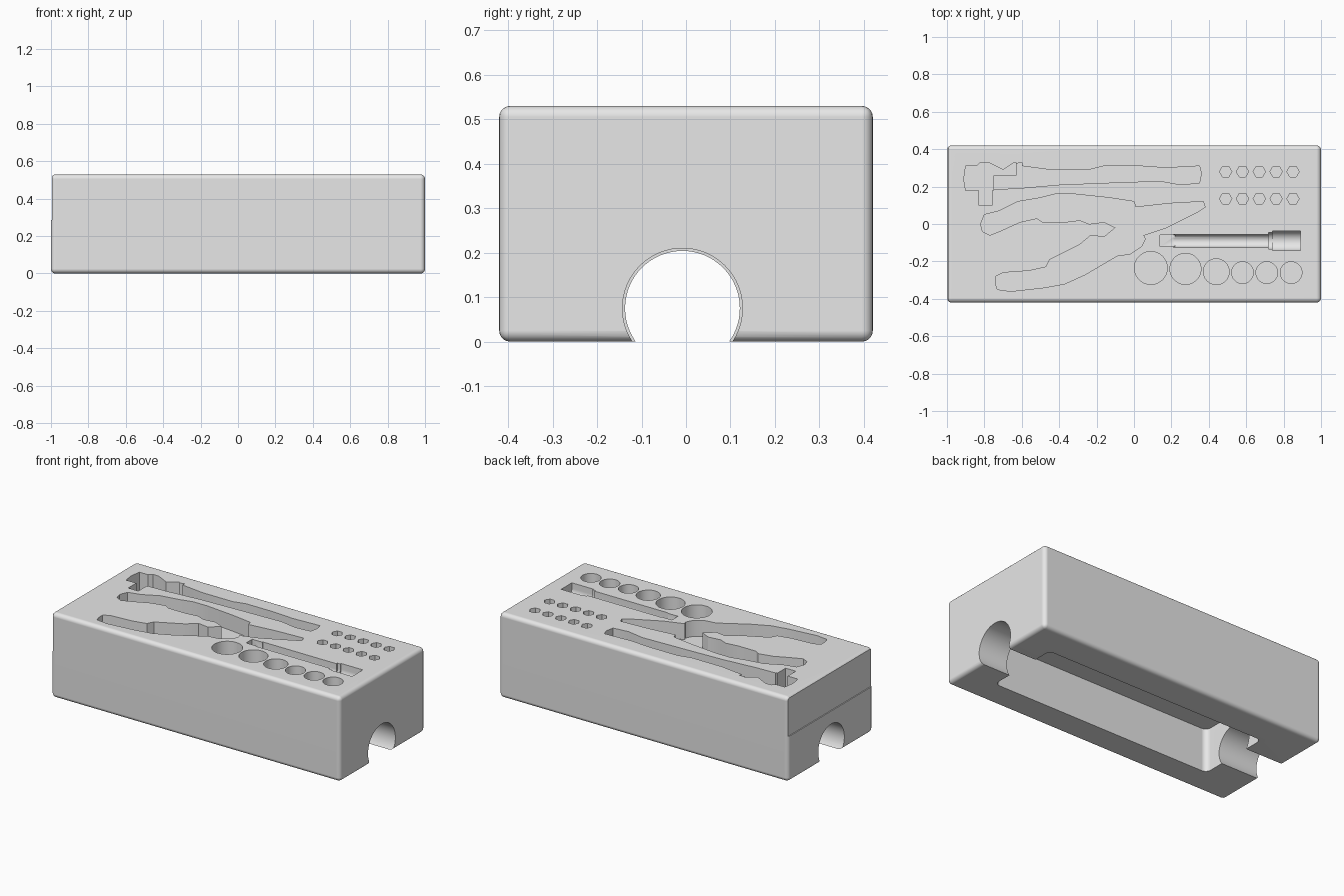
import bpy
import bmesh
from math import pi, cos, sin, radians
from mathutils import Vector

if "Cube" in bpy.data.objects:
    bpy.data.objects.remove(bpy.data.objects["Cube"], do_unlink=True)

TOP = 0.53

grey = bpy.data.materials.new("plain_grey")
grey.use_nodes = True
grey.diffuse_color = (0.8, 0.8, 0.8, 1)
grey.node_tree.nodes["Principled BSDF"].inputs["Base Color"].default_value = (0.8, 0.8, 0.8, 1)


def finish(name, bm):
    bmesh.ops.recalc_face_normals(bm, faces=bm.faces)
    mesh = bpy.data.meshes.new(name)
    bm.to_mesh(mesh)
    bm.free()
    mesh.materials.append(grey)
    obj = bpy.data.objects.new(name, mesh)
    bpy.context.collection.objects.link(obj)
    return obj


def box(name, low, high, radius=0, upright_only=False):
    """Box between two corners, with rounded edges."""
    low, high = Vector(low), Vector(high)
    bm = bmesh.new()
    bmesh.ops.create_cube(bm, size=1)
    for v in bm.verts:
        v.co = (low + high) / 2 + v.co * (high - low)
    if radius:
        edges = [e for e in bm.edges
                 if not upright_only or abs(e.verts[0].co.z - e.verts[1].co.z) > radius]
        bmesh.ops.bevel(bm, geom=edges, offset=radius, segments=5,
                        profile=0.5, affect='EDGES')
    return finish(name, bm)


def prism(name, outline, start, end, along_x=False):
    """Extrude a flat outline up z, or along x when it is a y-z section."""
    bm = bmesh.new()
    rings = []
    for h in (start, end):
        rings.append([bm.verts.new((h, a, b) if along_x else (a, b, h)) for a, b in outline])
    bm.faces.new(rings[0])
    bm.faces.new(rings[1])
    n = len(outline)
    for i in range(n):
        j = (i + 1) % n
        bm.faces.new((rings[0][i], rings[0][j], rings[1][j], rings[1][i]))
    return finish(name, bm)


def arc(cx, cy, r, count, first=0.0, sweep=2 * pi):
    steps = count if sweep >= 2 * pi else count - 1
    return [(cx + r * cos(first + sweep * i / steps),
             cy + r * sin(first + sweep * i / steps)) for i in range(count)]


def cut(cutter):
    """Subtract a cutter from the block and discard it."""
    cutter.hide_render = True
    mod = block.modifiers.new("cut", 'BOOLEAN')
    mod.operation = 'DIFFERENCE'
    mod.solver = 'EXACT'
    mod.object = cutter
    bpy.ops.object.modifier_apply(modifier=mod.name)
    bpy.data.objects.remove(cutter, do_unlink=True)


def recess(name, outline, depth, scale=1.0):
    """Sink an outline into the top of the block."""
    cut(prism(name, [(x * scale, y * scale) for x, y in outline], TOP - depth, TOP + depth))


# Rounded holder block
block = box("tool_holder_block", (-1, -0.42, 0), (1, 0.42, TOP), 0.025)
bpy.context.view_layer.objects.active = block
block.select_set(True)

# Shallow ledge across the right end
cut(box("end_ledge_cutter", (-1.2, -1, 0.285), (-0.994, 1, 1)))

# Underside: round channel at both ends and a wide pocket between them
cut(prism("left_channel_cutter", arc(-0.008, 0.075, 0.135, 64), 0, 1.1, True))
cut(prism("right_channel_cutter", arc(-0.008, 0.075, 0.129, 64), -1.1, 0.1, True))
cut(box("underside_pocket_cutter", (-0.73, -0.245, -0.1), (0.8, 0.225, 0.27), 0.035, True))

# Hammer recess: deep head, shallower handle (outlines in hundredths)
hammer_head = [(-90, 31), (-84, 31), (-82, 33), (-78, 33), (-70, 29), (-64, 33),
               (-63, 33), (-63, 26), (-75, 26), (-75, 18), (-76, 18), (-76, 10),
               (-83, 10), (-83, 18), (-90, 18), (-91, 24)]
hammer_handle = [(-77, 26), (-64, 26), (-64, 32), (-60, 33), (-60, 31), (-45, 29),
                 (-24, 29), (-16, 31), (3, 31), (17, 30), (35, 31), (36, 27),
                 (35, 22), (25, 21), (14, 23), (-15, 22), (-40, 21), (-63, 19), (-77, 18.5)]
recess("hammer_head_cutter", hammer_head, 0.13, 0.01)
recess("hammer_handle_cutter", hammer_handle, 0.09, 0.01)

# Pliers recess
pliers = [(-80, 5), (-72, 7), (-62, 12), (-50, 14), (-42, 16), (-32, 16), (-13, 14),
          (0, 12), (1, 9), (19, 11), (37, 12), (38, 9), (35, 7), (17, -2), (5, -6),
          (6, -8), (4, -12), (-2, -16), (-9, -17), (-26, -27), (-37, -32), (-48, -34),
          (-66, -36), (-73, -35), (-74, -32), (-74, -28), (-70, -26), (-56, -25),
          (-47, -23), (-45, -19), (-29, -11), (-23, -6), (-16, -7), (-10, -2),
          (-16, 1), (-24, 0), (-29, 2), (-37, 1), (-49, 1), (-52, 3), (-61, 1),
          (-72, -4), (-77, -6), (-81, -4), (-82, 0)]
recess("pliers_cutter", pliers, 0.1, 0.01)

# Two rows of hexagonal bit holes
for y in (0.28, 0.135):
    for i in range(5):
        recess("bit_hole_cutter", arc(0.49 + 0.09 * i, y, 0.033, 6), 0.1)

# Round socket holes, shrinking to the left
for x, y, r in ((0.09, -0.235, 0.088), (0.275, -0.24, 0.083), (0.44, -0.255, 0.069),
                (0.58, -0.26, 0.058), (0.71, -0.26, 0.058), (0.84, -0.26, 0.058)):
    recess("socket_hole_cutter", arc(x, y, r, 40), 0.13)


# Extension bar trough: round-bottomed shaft and collar, square drive end
def trough(r):
    floor = arc(-0.09, TOP - 0.035, r, 17, pi, pi)
    return [(-0.09 - r, TOP + 0.1)] + floor + [(-0.09 + r, TOP + 0.1)]


cut(prism("bar_shaft_cutter", trough(0.035), 0.21, 0.76, True))
cut(prism("bar_shoulder_cutter", trough(0.045), 0.72, 0.76, True))
cut(prism("bar_collar_cutter", trough(0.053), 0.74, 0.89, True))
cut(box("bar_drive_cutter", (0.14, -0.12, TOP - 0.065), (0.22, -0.06, TOP + 0.1)))

# Soft rounded edges with flat main faces
bpy.ops.object.shade_smooth_by_angle(angle=radians(30))
weighted = block.modifiers.new("flat_face_normals", 'WEIGHTED_NORMAL')
weighted.keep_sharp = True
